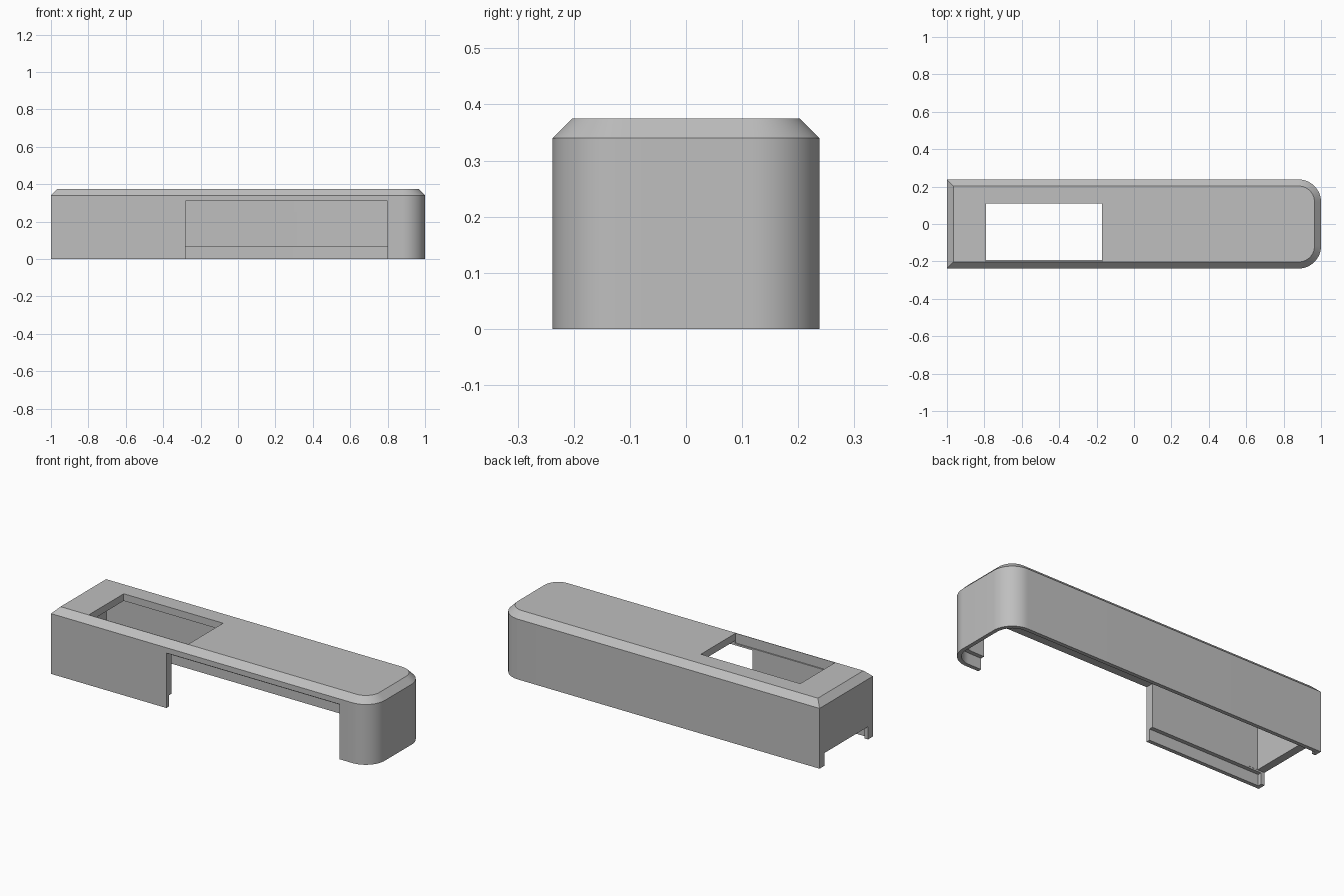
import bpy, bmesh, math

if "Cube" in bpy.data.objects:
    bpy.data.objects.remove(bpy.data.objects["Cube"], do_unlink=True)

HALF_W, RADIUS, CHAMFER = 0.238, 0.12, 0.035
HEIGHT, WALL, STEP, ARC = 0.375, 0.045, 0.022, 16

grey = bpy.data.materials.new("light grey plastic")
grey.use_nodes = True
colour = (0.52, 0.52, 0.52, 1)
grey.diffuse_color = colour
grey.node_tree.nodes["Principled BSDF"].inputs["Base Color"].default_value = colour


def outline(inset):
    """Plan shape: square at -x, rounded corners at +x."""
    w, r, c = HALF_W - inset, RADIUS - inset, HALF_W - RADIUS
    pts = [(-1 + inset, w), (-1 + inset, -w)]
    for side, start in ((-1, -90), (1, 0)):
        for i in range(ARC + 1):
            a = math.radians(start + 90 * i / ARC)
            pts.append((1 - RADIUS + r * math.cos(a), side * c + r * math.sin(a)))
    return pts


def loft(name, levels):
    """Join plan outlines (inset, height) into a closed solid."""
    bm = bmesh.new()
    rings = [[bm.verts.new((x, y, z)) for x, y in outline(inset)] for inset, z in levels]
    for a, b in zip(rings, rings[1:]):
        for i in range(len(a)):
            j = (i + 1) % len(a)
            bm.faces.new((a[i], a[j], b[j], b[i]))
    bm.faces.new(rings[0])
    bm.faces.new(rings[-1])
    bmesh.ops.recalc_face_normals(bm, faces=bm.faces)
    mesh = bpy.data.meshes.new(name)
    bm.to_mesh(mesh)
    bm.free()
    mesh.materials.append(grey)
    obj = bpy.data.objects.new(name, mesh)
    bpy.context.collection.objects.link(obj)
    return obj


def cut(target, name, low, high):
    """Cut a box-shaped opening, then drop the cutter."""
    bpy.ops.mesh.primitive_cube_add(size=1, location=[(a + b) / 2 for a, b in zip(low, high)])
    box = bpy.context.object
    box.name = name
    box.scale = [b - a for a, b in zip(low, high)]
    box.hide_render = True
    box.data.materials.append(grey)
    mod = target.modifiers.new(name, "BOOLEAN")
    mod.operation, mod.solver, mod.object = "DIFFERENCE", "EXACT", box
    bpy.ops.object.select_all(action="DESELECT")
    bpy.context.view_layer.objects.active = target
    target.select_set(True)
    bpy.ops.object.modifier_apply(modifier=name)
    bpy.data.objects.remove(box, do_unlink=True)


# Hollow cover, open below, with a stepped lip inside the bottom rim
cover = loft("cover_shell", [
    (CHAMFER, HEIGHT), (0, HEIGHT - CHAMFER), (0, 0),
    (STEP, 0), (STEP, 0.063), (WALL, 0.063), (WALL, HEIGHT - 0.04)])

# Side opening, top window and end notch
cut(cover, "side_opening", (-0.28, -0.5, -0.1), (0.80, -0.1, 0.31))
cut(cover, "top_window", (-0.79, -0.20, 0.32), (-0.17, 0.11, 0.5))
cut(cover, "end_notch", (-1.1, -0.194, -0.1), (-0.9, 0.194, 0.072))

bpy.ops.object.shade_smooth_by_angle(angle=math.radians(25))
